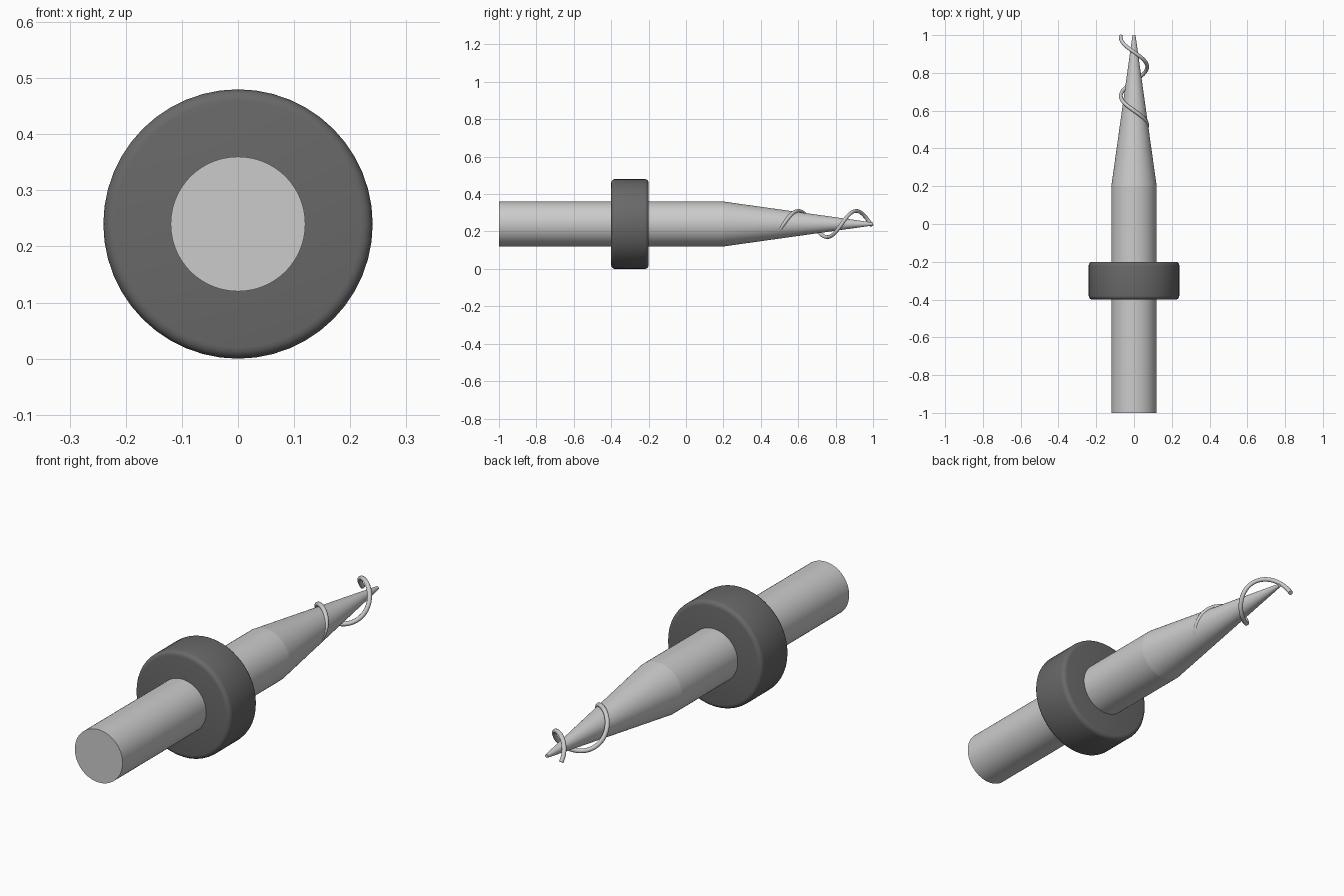
import bpy
import math

if "Cube" in bpy.data.objects:
    bpy.data.objects.remove(bpy.data.objects["Cube"], do_unlink=True)

AXIS_Z = 0.24


def make_material(name, value):
    mat = bpy.data.materials.new(name)
    mat.use_nodes = True
    colour = (value, value, value, 1)
    mat.diffuse_color = colour
    mat.node_tree.nodes["Principled BSDF"].inputs["Base Color"].default_value = colour
    return mat


def rod(name, y0, y1, r0, r1, mat, sides=64, bevel=0):
    """Round part along y, radius r0 at y0 and r1 at y1."""
    bpy.ops.mesh.primitive_cone_add(
        vertices=sides, radius1=r0, radius2=r1, depth=y1 - y0,
        location=(0, (y0 + y1) / 2, AXIS_Z), rotation=(-math.pi / 2, 0, 0))
    obj = bpy.context.object
    obj.name = name
    obj.data.materials.append(mat)
    if bevel:
        mod = obj.modifiers.new("rounded_rim", "BEVEL")
        mod.width = bevel
        mod.segments = 4
        mod.limit_method = "ANGLE"
        bpy.ops.object.modifier_apply(modifier=mod.name)
    bpy.ops.object.shade_smooth_by_angle(angle=math.radians(35))
    return obj


steel = make_material("light_grey_metal", 0.6)
rubber = make_material("dark_grey_grip", 0.14)

# Straight shaft, tapered tip and the collar around the shaft
rod("shaft", -1, 0.2, 0.12, 0.12, steel)
rod("tapered_tip", 0.2, 1, 0.12, 0.008, steel)
rod("collar", -0.4, -0.2, 0.24, 0.24, rubber, sides=48, bevel=0.02)

# Wire coil that leaves the tip's surface and winds to its end
PITCH, COIL_R, START, END, STEPS = 0.31, 0.07, 0.44, 0.995, 80
curve = bpy.data.curves.new("wire_coil", "CURVE")
curve.dimensions = "3D"
curve.bevel_depth = 0.01
curve.bevel_resolution = 3
curve.use_fill_caps = True
spline = curve.splines.new("POLY")
spline.points.add(STEPS)
for i, point in enumerate(spline.points):
    y = START + (END - START) * i / STEPS
    a = math.tau * (y - 0.6) / PITCH
    point.co = (-COIL_R * math.sin(a), y, AXIS_Z + COIL_R * math.cos(a), 1)
spline.use_smooth = True
coil = bpy.data.objects.new("wire_coil", curve)
bpy.context.collection.objects.link(coil)
curve.materials.append(steel)
